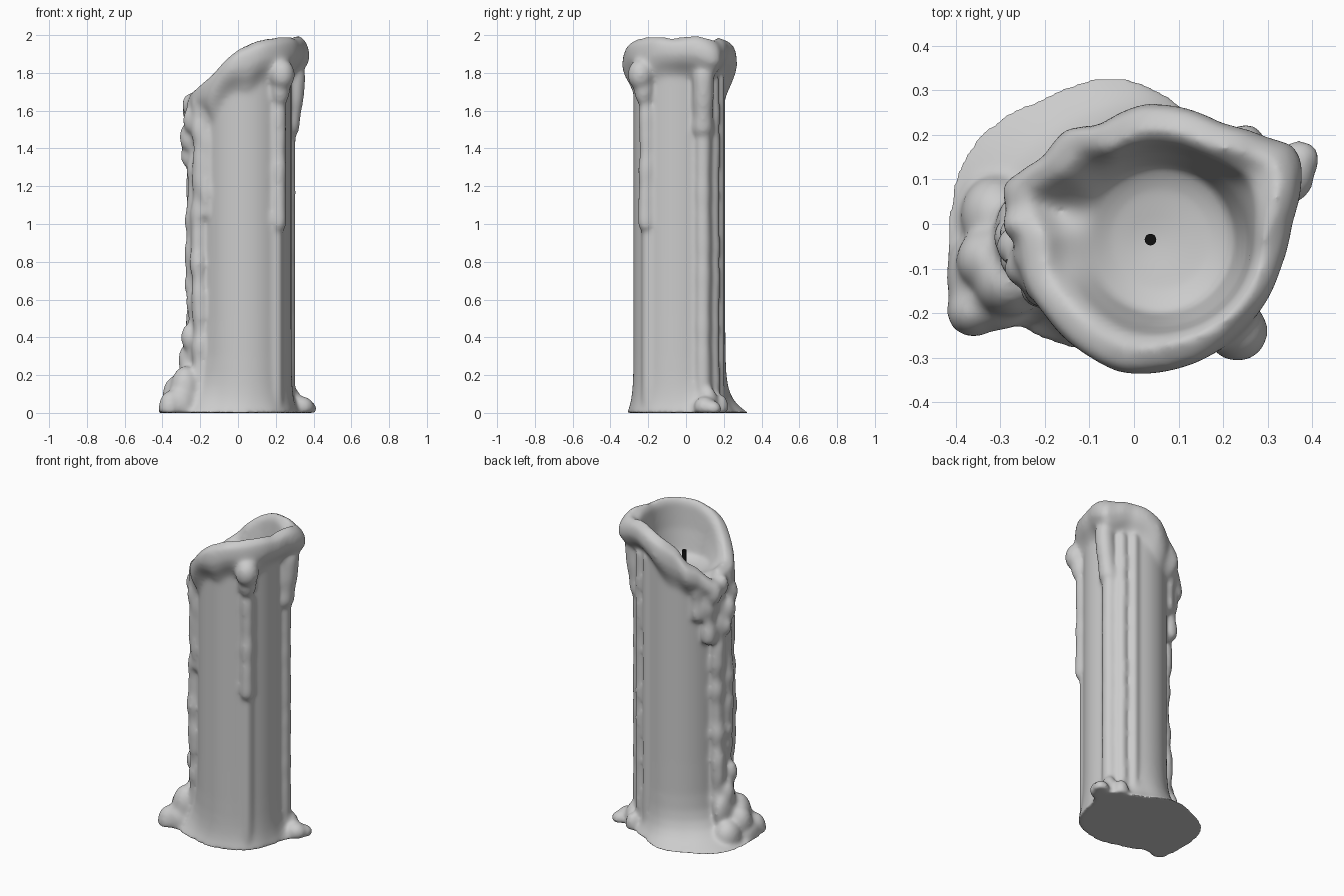
import bpy, bmesh, random
from math import sin, cos, pi, atan2, hypot, exp
from mathutils import Matrix

if "Cube" in bpy.data.objects:
    bpy.data.objects.remove(bpy.data.objects["Cube"])

random.seed(4)
CX, CY, N, FLOOR = 0.04, -0.035, 96, 1.62
bm = bmesh.new()


def lerp_table(tab, v):
    if v <= tab[0][0]:
        return tab[0][1]
    for (a, p), (b, q) in zip(tab, tab[1:]):
        if v <= b:
            return p + (q - p) * (v - a) / (b - a)
    return tab[-1][1]


def polar(points):
    """Outline seen from above -> radius table over angle."""
    t = sorted((atan2(y - CY, x - CX), hypot(x - CX, y - CY)) for x, y in points)
    return [(t[-1][0] - 2 * pi, t[-1][1])] + t + [(t[0][0] + 2 * pi, t[0][1])]


def loft(rings):
    """Closed skin through rings of points."""
    vs = [[bm.verts.new(p) for p in r] for r in rings]
    n = len(vs[0])
    for a, b in zip(vs, vs[1:]):
        for i in range(n):
            j = (i + 1) % n
            bm.faces.new((a[i], a[j], b[j], b[i]))
    bm.faces.new(vs[0][::-1])
    bm.faces.new(vs[-1])


def bump(a, centre, width):
    return exp(-((a - centre) / width) ** 2)


base = polar([(.36, .1), (.32, 0), (.30, -.1), (.26, -.2), (.19, -.265), (.1, -.3),
              (0, -.312), (-.12, -.285), (-.27, -.225), (-.37, -.25), (-.415, -.19), (-.42, -.05),
              (-.41, .1), (-.37, .18), (-.3, .245), (-.2, .29), (-.08, .335), (.02, .325),
              (.11, .265), (.22, .21), (.31, .18)])
rim = polar([(.38, .13), (.355, 0), (.33, -.1), (.28, -.2), (.19, -.285), (.08, -.33),
             (-.03, -.335), (-.1, -.3), (-.2, -.205), (-.25, -.13), (-.26, -.02), (-.30, .08),
             (-.25, .125), (-.205, .15), (-.155, .215), (-.08, .22), (.02, .27), (.1, .265),
             (.2, .225), (.3, .195), (.365, .175)])
crest = [(-.25, 1.68), (-.2, 1.73), (-.13, 1.8), (-.06, 1.88), (0, 1.93), (.1, 1.975),
         (.2, 1.995), (.3, 2.01)]

# candle body: flared foot, wall, drooping slanted rim, hollow bowl
low = [0, .02, .05, .09, .14, .2, .3, .5, .8, 1.1, 1.3]
roll = [(-.24, 0), (-.2, .3), (-.155, .75), (-.11, 1), (-.065, .97), (-.03, .82)]
rows = [[] for _ in range(len(low) + len(roll) + 6)]
for i in range(N):
    a = -pi + 2 * pi * i / N
    wall = .243
    rb, rr = lerp_table(base, a), lerp_table(rim, a)
    h = lerp_table(crest, CX + (rr - .05) * cos(a)) - .02 * bump(a, -.1, .3) - .03 * bump(a, .6, .22)
    # the rim hangs lower where drips leave it
    droop = .85 + .4 * bump(a, -.78, .3) + .3 * bump(a, .5, .3) + .25 * bump(a, -1.5, .25) \
        + .3 * bump(a, 1.8, .35) + .25 * bump(a, -2.3, .2)
    decay = .07 + .05 * bump(a, -2.8, .5)
    inner = .195 + .02 * cos(a)
    prof = [(wall + (rb - wall) * exp(-z / decay), z) for z in low]
    prof += [(wall + (rr - wall) * k, h + dz * droop) for dz, k in roll]
    top = max(rr - .06, inner + .035)
    prof += [(top, h), (inner + .4 * (top - inner), h - .035),
             (inner, FLOOR + (h - FLOOR) * .5), (inner - .03, FLOOR + .035),
             (inner - .08, FLOOR + .01), (.02, FLOOR - .005)]
    for row, (r, z) in zip(rows, prof):
        row.append((CX + r * cos(a), CY + r * sin(a), z))
loft(rows)


def drip(x, y, top, bottom, r, wob=0.0, push=0.0, lean=0.0):
    """Vertical run of wax with an uneven thickness and rounded ends."""
    n = max(8, int((top - bottom) / .025))
    p, q = random.uniform(0, 6), random.uniform(0, 6)
    rings = []
    for k in range(n + 1):
        z = bottom + (top - bottom) * k / n
        end = min(z - bottom, top - z)
        taper = 1 if bottom == 0 and z < .5 or end > r else max(.1, (1 - (1 - end / r) ** 2) ** .5)
        rad = r * taper * (1 + wob * (sin(z * 27 + p) + .6 * sin(z * 44 + q)))
        cx = x + push * sin(z * 7 + p) - lean * (1 - k / n) ** 2
        cy = y + wob * .05 * sin(z * 9 + q)
        rings.append([(cx + rad * cos(t * pi / 6), cy + rad * sin(t * pi / 6), z) for t in range(12)])
    loft(rings)


def blob(x, y, z, sx, sy, sz):
    """Rounded lump of wax, flattened on the ground."""
    m = Matrix.Translation((x, y, z)) @ Matrix.Diagonal((sx, sy, sz, 1))
    for v in bmesh.ops.create_icosphere(bm, subdivisions=3, radius=1, matrix=m)["verts"]:
        v.co.z = max(v.co.z, 0)


# drips at the right and back right
drip(.262, .09, 1.8, 0, .044, .02)
drip(.215, .145, 1.8, 0, .035, .03)
drip(.15, .18, 1.8, 0, .026)
drip(.303, .09, 1.85, 1.44, .056, .04, 0, .05)
# drip at the front right corner, swelling out under the rim
drip(.214, -.21, 1.75, .95, .042, .05)
drip(.2, -.195, 1.2, 0, .04)
blob(.232, -.24, 1.79, .07, .07, .085)
blob(.222, -.222, 1.72, .055, .055, .1)
# short drips at front left and back
drip(-.17, -.165, 1.68, 1.02, .034, .08)
drip(-.16, .11, 1.68, 1.4, .04, .08)
# clustered beaded drips on the low left side
drip(-.205, -.14, 1.68, 0, .042, .1, .006)
drip(-.23, -.07, 1.68, 0, .044, .1, .008)
drip(-.225, .0, 1.66, 0, .044, .1, .008)
drip(-.21, .07, 1.66, 1.25, .047, .1)
for x, y, z, s in [(-.26, .0, 1.63, .037), (-.265, -.05, 1.46, .046), (-.27, -.02, 1.36, .035),
                   (-.25, .07, 1.6, .045), (-.25, -.1, 1.55, .042), (-.25, -.06, .68, .037),
                   (-.26, -.08, .4, .043), (-.265, -.03, .28, .052)]:
    blob(x, y, z, s, s, s * 1.7)
# pooled lumps around the foot
for b in [(-.32, -.08, .1, .08, .075, .1), (-.36, -.195, .02, .062, .06, .1),
          (-.28, -.13, .12, .08, .08, .13), (-.31, .02, .04, .08, .09, .1),
          (-.26, -.03, .18, .055, .1, .13), (-.31, -.17, .04, .09, .07, .1),
          (-.38, -.12, .02, .04, .09, .07),
          (.37, .145, .02, .05, .045, .045), (.335, .1, .03, .07, .06, .06),
          (.29, .12, .05, .045, .05, .09), (.25, .185, .03, .045, .04, .07)]:
    blob(*b)

me = bpy.data.meshes.new("candle_wax")
bmesh.ops.recalc_face_normals(bm, faces=bm.faces)
bm.to_mesh(me)
bm.free()
candle = bpy.data.objects.new("candle_wax", me)
bpy.context.collection.objects.link(candle)

# melt everything into one smooth skin
rm = candle.modifiers.new("melt", "REMESH")
rm.mode, rm.voxel_size, rm.use_smooth_shade = "VOXEL", .01, True
sm = candle.modifiers.new("soften", "SMOOTH")
sm.factor, sm.iterations = .5, 24

# wick
bpy.ops.mesh.primitive_cylinder_add(vertices=24, radius=.013, depth=.17, location=(CX - .003, CY, 1.675))
wick = bpy.context.object
wick.name = "wick"
bpy.ops.object.shade_smooth_by_angle()
mat = bpy.data.materials.new("wick_black")
mat.diffuse_color = (.005, .005, .005, 1)
mat.use_nodes = True
mat.node_tree.nodes["Principled BSDF"].inputs["Base Color"].default_value = mat.diffuse_color
wick.data.materials.append(mat)
